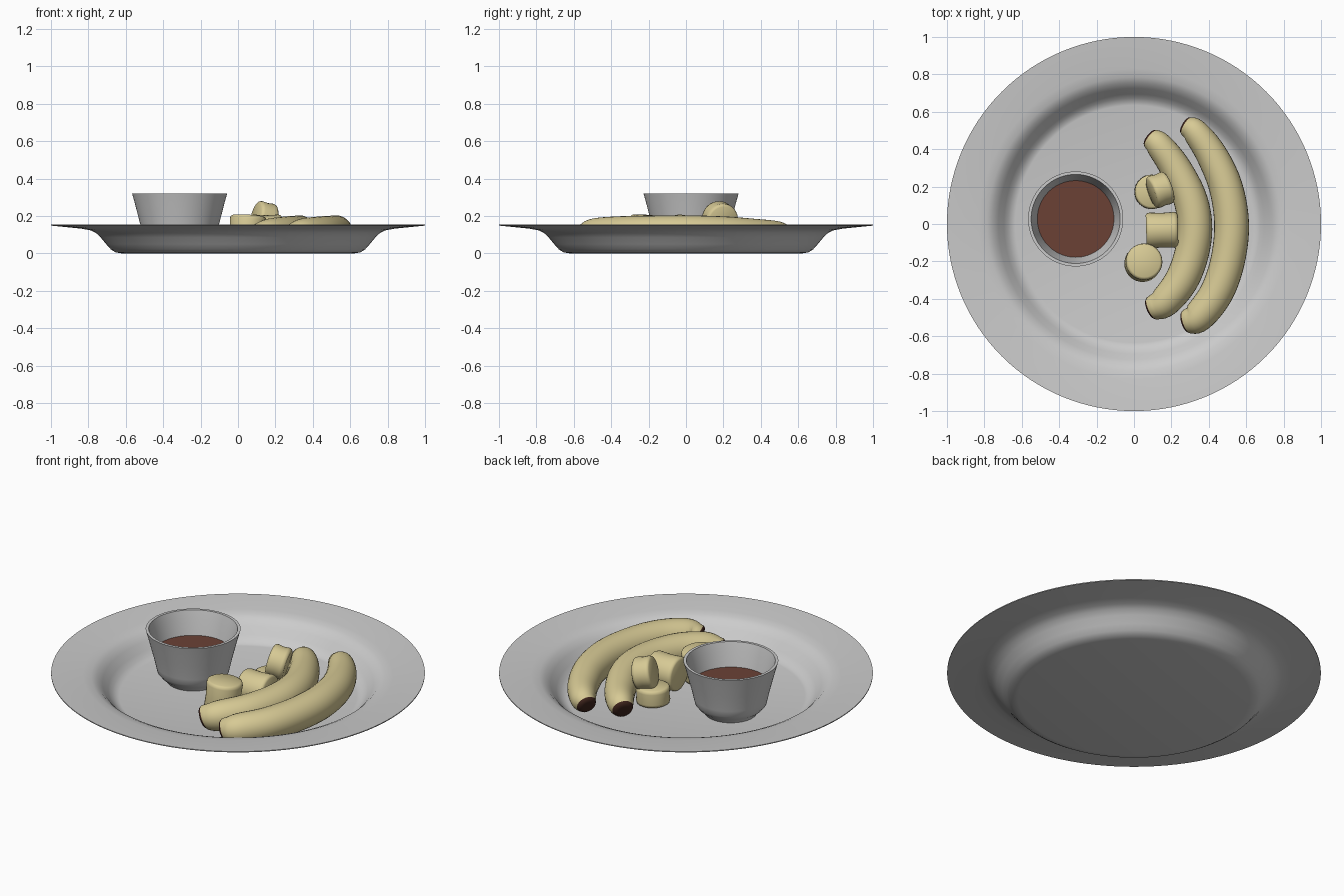
import bpy, bmesh, math
from mathutils import Vector

if "Cube" in bpy.data.objects:
    bpy.data.objects.remove(bpy.data.objects["Cube"])


def material(name, rgb):
    m = bpy.data.materials.new(name)
    m.diffuse_color = (*rgb, 1)
    m.use_nodes = True
    m.node_tree.nodes["Principled BSDF"].inputs["Base Color"].default_value = m.diffuse_color
    return m


GREY = material("grey ceramic", (0.6, 0.6, 0.6))
CREAM = material("banana flesh", (0.68, 0.59, 0.30))
DARK = material("dark banana tip", (0.05, 0.018, 0.012))
SAUCE = material("chocolate sauce", (0.145, 0.053, 0.036))


def finish(bm, name, mats, angle=40):
    bmesh.ops.recalc_face_normals(bm, faces=bm.faces)
    for f in bm.faces:
        f.smooth = True
    me = bpy.data.meshes.new(name)
    bm.to_mesh(me)
    bm.free()
    me.set_sharp_from_angle(angle=math.radians(angle))
    for m in mats:
        me.materials.append(m)
    ob = bpy.data.objects.new(name, me)
    bpy.context.collection.objects.link(ob)
    return ob


def skin(bm, rings, dark_bands=()):
    """Join rings of points into a tube; one-point rings close the ends."""
    loops = [[bm.verts.new(p) for p in ring] for ring in rings]
    for k, (a, b) in enumerate(zip(loops, loops[1:])):
        n = max(len(a), len(b))
        for i in range(n):
            j = (i + 1) % n
            if len(a) == 1:
                f = bm.faces.new((a[0], b[i], b[j]))
            elif len(b) == 1:
                f = bm.faces.new((a[i], a[j], b[0]))
            else:
                f = bm.faces.new((a[i], a[j], b[j], b[i]))
            f.material_index = 1 if k in dark_bands else 0


def circle(centre, axis, r, n):
    if r == 0:
        return [centre]
    axis = axis.normalized()
    ref = Vector((1, 0, 0)) if abs(axis.z) > 0.8 else Vector((0, 0, 1))
    u = axis.cross(ref).normalized()
    v = axis.cross(u)
    return [centre + r * (math.cos(t) * u + math.sin(t) * v)
            for t in (2 * math.pi * i / n for i in range(n))]


def lathe(name, profile, mats, centre=(0, 0, 0), axis=(0, 0, 1), n=96, dark=(), angle=40):
    c, ax = Vector(centre), Vector(axis).normalized()
    bm = bmesh.new()
    skin(bm, [circle(c + ax * z, ax, r, n) for r, z in profile], dark)
    return finish(bm, name, mats, angle)


# Plate: underside from the centre outwards, then the top back to the centre
lathe("plate", [
    (0, 0), (0.62, 0), (0.655, 0.006), (0.68, 0.022), (0.705, 0.05), (0.735, 0.086),
    (0.76, 0.11), (0.79, 0.124), (0.84, 0.133), (1.0, 0.149),
    (1.0, 0.154), (0.83, 0.142), (0.785, 0.135), (0.755, 0.122), (0.725, 0.093),
    (0.695, 0.055), (0.672, 0.031), (0.65, 0.019), (0.635, 0.016), (0, 0.016)], [GREY], n=128)

# Dip bowl with a narrow foot
BOWL = (-0.312, 0.027, 0)
lathe("dip_bowl", [
    (0, 0.016), (0.14, 0.016), (0.15, 0.032), (0.172, 0.05), (0.192, 0.075), (0.2, 0.11),
    (0.209, 0.15), (0.222, 0.2), (0.24, 0.27), (0.254, 0.32),
    (0.238, 0.32), (0.224, 0.27), (0.206, 0.19), (0.192, 0.13), (0.17, 0.08),
    (0.13, 0.055), (0, 0.05)], [GREY], BOWL)

# Sauce surface
lathe("sauce", [(0, 0.178), (0.203, 0.178), (0.205, 0.185), (0, 0.185)], [SAUCE], BOWL)


def banana(name, pts):
    """Curved tube through (x, y, radius) points with dark, down-tilted ends."""
    path = []
    for i, (x, y, r) in enumerate(pts):
        z = 0.09 if i in (0, len(pts) - 1) else max(0.102, 0.018 + r)
        path.append(Vector((x, y, z, r)))
    ext = [2 * path[0] - path[1]] + path + [2 * path[-1] - path[-2]]
    fine = []
    for p0, p1, p2, p3 in zip(ext, ext[1:], ext[2:], ext[3:]):
        for s in range(5):
            t = s / 5
            fine.append(0.5 * (2 * p1 + (p2 - p0) * t + (2 * p0 - 5 * p1 + 4 * p2 - p3) * t * t
                               + (3 * p1 - p0 - 3 * p2 + p3) * t ** 3))
    fine.append(path[-1])
    rings = []
    last = len(fine) - 1
    for i, p in enumerate(fine):
        d = (fine[min(i + 1, last)] - fine[max(i - 1, 0)]).to_3d().normalized()
        c = p.to_3d()
        end = -1 if i == 0 else 1 if i == last else 0
        if end:
            d = (Vector((d.x, d.y, 0)).normalized() + Vector((0, 0, -0.4 * end))).normalized()
        ring = circle(c, d, p.w, 28)
        if end:
            # rounded shoulder then the dark cap
            cap = [circle(c + d * end * 0.012, d, p.w * 0.87, 28),
                   circle(c + d * end * 0.017, d, p.w * 0.5, 28), [c + d * end * 0.014]]
            rings += cap[::-1] + [ring] if end < 0 else [ring] + cap
        else:
            rings.append(ring)
    bm = bmesh.new()
    n = len(rings)
    skin(bm, rings, (0, 1, 2, n - 2, n - 3, n - 4))
    finish(bm, name, [CREAM, DARK], 60)


# Two whole peeled bananas
banana("inner_banana", [
    (0.095, 0.455, 0.058), (0.135, 0.42, 0.072), (0.215, 0.31, 0.083), (0.295, 0.15, 0.09),
    (0.325, 0, 0.093), (0.31, -0.15, 0.092), (0.255, -0.3, 0.09), (0.165, -0.415, 0.083),
    (0.1, -0.45, 0.066)])
banana("outer_banana", [
    (0.285, 0.522, 0.055), (0.33, 0.49, 0.07), (0.415, 0.37, 0.083), (0.49, 0.2, 0.09),
    (0.522, 0, 0.093), (0.5, -0.2, 0.092), (0.44, -0.37, 0.09), (0.345, -0.495, 0.084),
    (0.285, -0.522, 0.066)])


def chunk(name, centre, axis, r, length, dark=()):
    h = length / 2
    lathe(name, [(0, -h), (r * 0.86, -h), (r * 0.96, -h + 0.006), (r, -h + 0.02), (r * 0.96, 0),
                 (r, h - 0.02), (r * 0.96, h - 0.006), (r * 0.86, h), (0, h)],
          [CREAM, DARK], centre, axis, 32, dark, 45)


# Cut banana pieces
chunk("end_chunk", (0.05, -0.207, 0.114), (0.06, 0.08, 1), 0.098, 0.175, (0, 1))
chunk("lying_chunk", (0.15, -0.033, 0.112), (1, 0.03, 0), 0.096, 0.17)
chunk("flat_slice", (0.095, 0.172, 0.07), (0.03, 0, 1), 0.092, 0.1)
chunk("leaning_slice", (0.14, 0.182, 0.185), (0.91, 0.32, -0.22), 0.09, 0.1)
